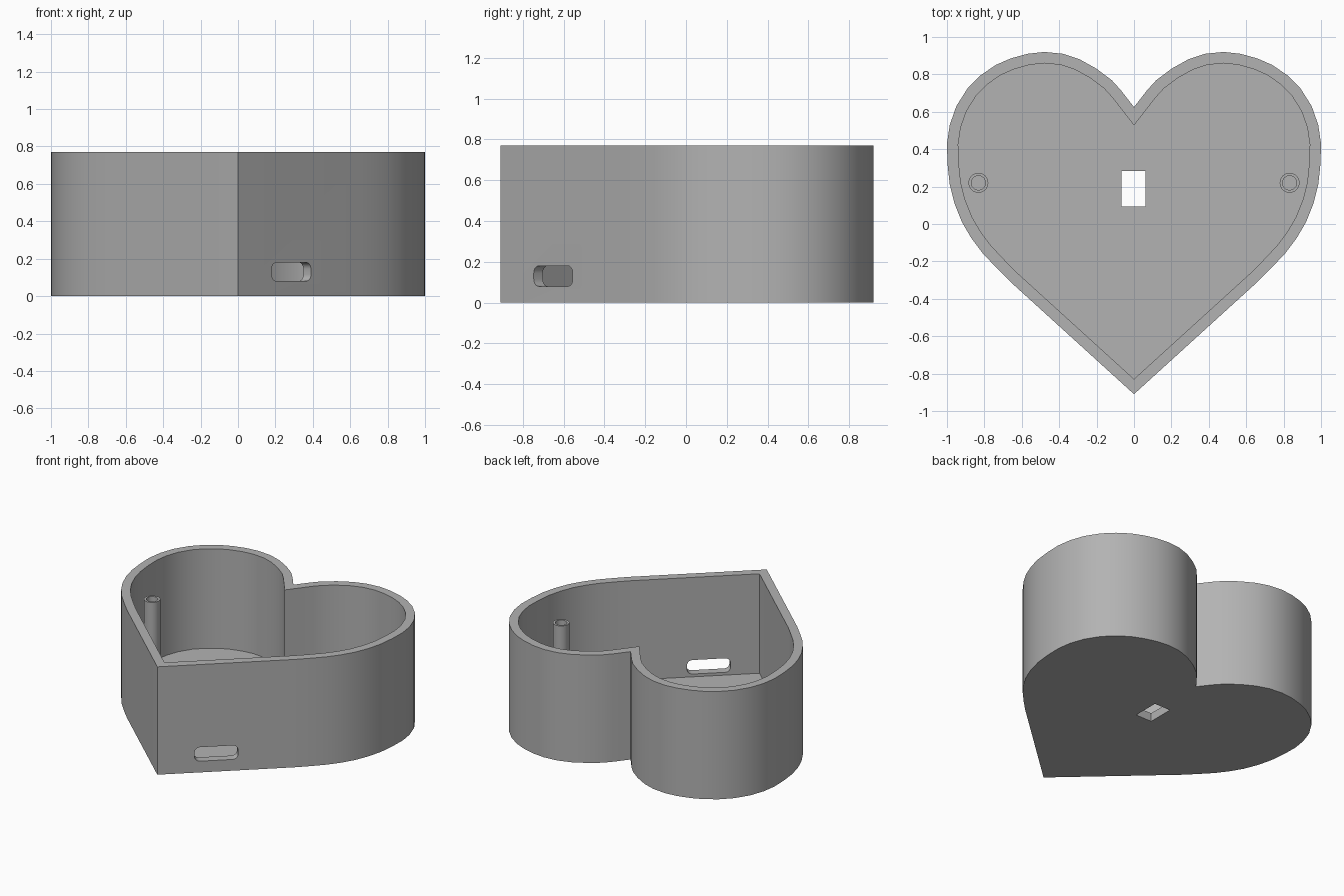
import bpy, bmesh, math
from mathutils import Matrix, Vector

HEIGHT, FLOOR, WALL = 0.77, 0.06, 0.06

cube = bpy.data.objects.get("Cube")
if cube:
    bpy.data.objects.remove(cube)

grey = bpy.data.materials.new("plain grey")
grey.use_nodes = True
colour = (0.45, 0.45, 0.45, 1)
grey.diffuse_color = colour
grey.node_tree.nodes["Principled BSDF"].inputs["Base Color"].default_value = colour


def prism(name, outline, low, high, matrix=Matrix()):
    """Extrude a closed 2D outline between two heights."""
    bm = bmesh.new()
    face = bm.faces.new([bm.verts.new((p[0], p[1], low)) for p in outline])
    top = bmesh.ops.extrude_face_region(bm, geom=[face])["geom"]
    bmesh.ops.translate(bm, vec=(0, 0, high - low),
                        verts=[v for v in top if isinstance(v, bmesh.types.BMVert)])
    bmesh.ops.recalc_face_normals(bm, faces=bm.faces)
    bm.transform(matrix)
    mesh = bpy.data.meshes.new(name)
    bm.to_mesh(mesh)
    bm.free()
    mesh.materials.append(grey)
    obj = bpy.data.objects.new(name, mesh)
    bpy.context.collection.objects.link(obj)
    return obj


def select(obj):
    bpy.ops.object.select_all(action="DESELECT")
    obj.select_set(True)
    bpy.context.view_layer.objects.active = obj


def cut(obj, cutter):
    """Subtract the cutter, then discard it."""
    mod = obj.modifiers.new("cut", "BOOLEAN")
    mod.operation, mod.solver, mod.object = "DIFFERENCE", "EXACT", cutter
    select(obj)
    bpy.ops.object.modifier_apply(modifier=mod.name)
    bpy.data.objects.remove(cutter)


def smooth(obj):
    select(obj)
    bpy.ops.object.shade_smooth_by_angle(angle=math.radians(30))


def inset(points, distance):
    """Offset a counter-clockwise outline inwards with mitred corners."""
    result = []
    for i, p in enumerate(points):
        a = (p - points[i - 1]).normalized()
        b = (points[(i + 1) % len(points)] - p).normalized()
        na, nb = Vector((-a.y, a.x)), Vector((-b.y, b.x))
        result.append(p + (na + nb) * distance / (1 + na.dot(nb)))
    return result


def circle(x, y, radius, sides=32):
    return [(x + radius * math.cos(math.tau * i / sides),
             y + radius * math.sin(math.tau * i / sides)) for i in range(sides)]


# Heart outline: one half from tip to notch, mirrored
half = [Vector(p) for p in (
    (0, -0.91), (0.66, -0.31), (0.73, -0.24), (0.81, -0.155), (0.87, -0.075),
    (0.92, 0.01), (0.96, 0.11), (0.985, 0.21), (0.997, 0.32), (1, 0.43),
    (0.985, 0.53), (0.95, 0.63), (0.89, 0.725), (0.82, 0.795), (0.74, 0.85),
    (0.66, 0.885), (0.57, 0.91), (0.48, 0.92), (0.38, 0.91), (0.29, 0.88),
    (0.2, 0.83), (0.12, 0.77), (0.07, 0.715), (0, 0.625))]
heart = half + [Vector((-p.x, p.y)) for p in reversed(half[1:-1])]

# Open box with a floor
box = prism("heart_box", heart, 0, HEIGHT)
cut(box, prism("cavity", inset(heart, WALL), FLOOR, HEIGHT + 0.1))

# Rectangular hole through the floor
cut(box, prism("floor_hole", [(-0.066, 0.094), (0.061, 0.094),
                              (0.061, 0.283), (-0.066, 0.283)], -0.1, 0.1))

# Rounded slot through the straight wall on the left side
edge = (half[1] - half[0]).normalized()
corner, wide, tall = 0.035, 0.142, 0.05
slot = []
for sx, sy, start in ((1, 1, 0), (-1, 1, 90), (-1, -1, 180), (1, -1, 270)):
    for step in range(6):
        angle = math.radians(start + step * 18)
        slot.append((sx * (wide - corner) + corner * math.cos(angle),
                     sy * (tall - corner) + corner * math.sin(angle)))
place = Matrix(((edge.x, 0, edge.y, 0.285), (edge.y, 0, -edge.x, -0.651),
                (0, 1, 0, 0.13), (0, 0, 0, 1)))
cut(box, prism("slot_cutter", slot, -0.12, 0.12, place))
smooth(box)

# Hollow screw posts on both sides
for side, label in ((1, "left"), (-1, "right")):
    x, y = side * 0.832, 0.22
    post = prism(label + "_screw_post", circle(x, y, 0.053), FLOOR - 0.01, 0.6)
    cut(post, prism("bore", circle(x, y, 0.038), FLOOR, 0.7))
    smooth(post)
